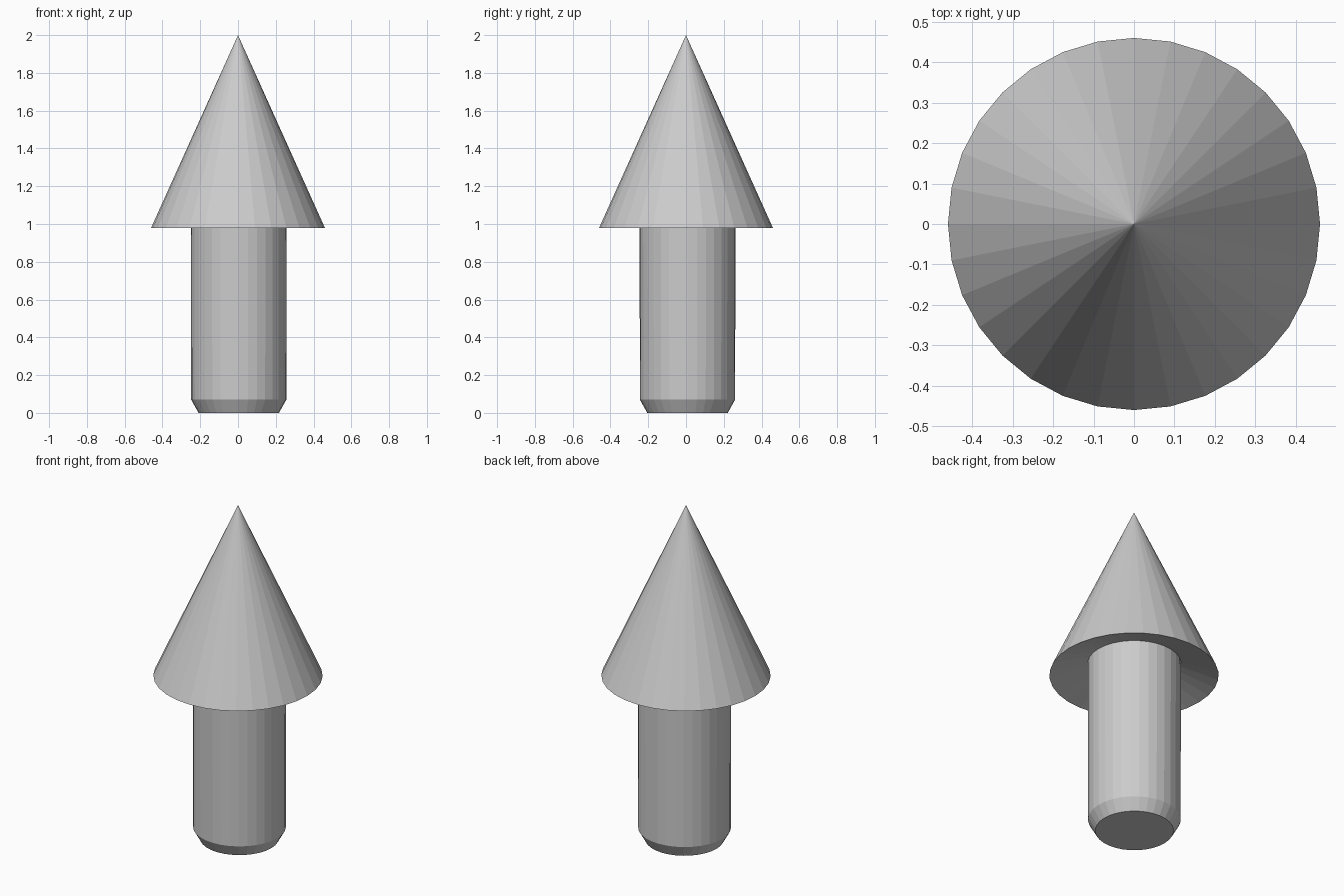
import bpy, bmesh
from math import cos, sin, tau

SIDES = 32

cube = bpy.data.objects.get("Cube")
if cube:
    bpy.data.objects.remove(cube, do_unlink=True)

grey = bpy.data.materials.new("light grey")
colour = (0.6, 0.6, 0.6, 1)
grey.diffuse_color = colour
grey.use_nodes = True
grey.node_tree.nodes["Principled BSDF"].inputs["Base Color"].default_value = colour


def lathe(name, profile, centre=(0, 0)):
    """Turn (radius, height) points round z; a zero radius makes a tip, other ends are capped."""
    bm = bmesh.new()
    rings = []
    for r, z in profile:
        if r == 0:
            rings.append([bm.verts.new((*centre, z))] * SIDES)
        else:
            rings.append([bm.verts.new((centre[0] + r * cos(tau * i / SIDES),
                                        centre[1] + r * sin(tau * i / SIDES), z))
                          for i in range(SIDES)])
    for low, high in zip(rings, rings[1:]):
        for i in range(SIDES):
            j = (i + 1) % SIDES
            corners = dict.fromkeys((low[i], low[j], high[j], high[i]))
            bm.faces.new(list(corners))
    for ring in (rings[0], rings[-1]):
        if ring[0] is not ring[1]:
            bm.faces.new(ring)
    bmesh.ops.recalc_face_normals(bm, faces=bm.faces)
    mesh = bpy.data.meshes.new(name)
    bm.to_mesh(mesh)
    bm.free()
    mesh.materials.append(grey)
    obj = bpy.data.objects.new(name, mesh)
    bpy.context.collection.objects.link(obj)
    return obj


# Shaft with a chamfered foot, set slightly off the axis
lathe("shaft", [(0.213, 0), (0.252, 0.07), (0.254, 1.08)], centre=(0.004, 0.008))

# Pointed head with a hollowed underside
lathe("pointed_head", [(0.22, 1.06), (0.46, 0.98), (0, 2)])
